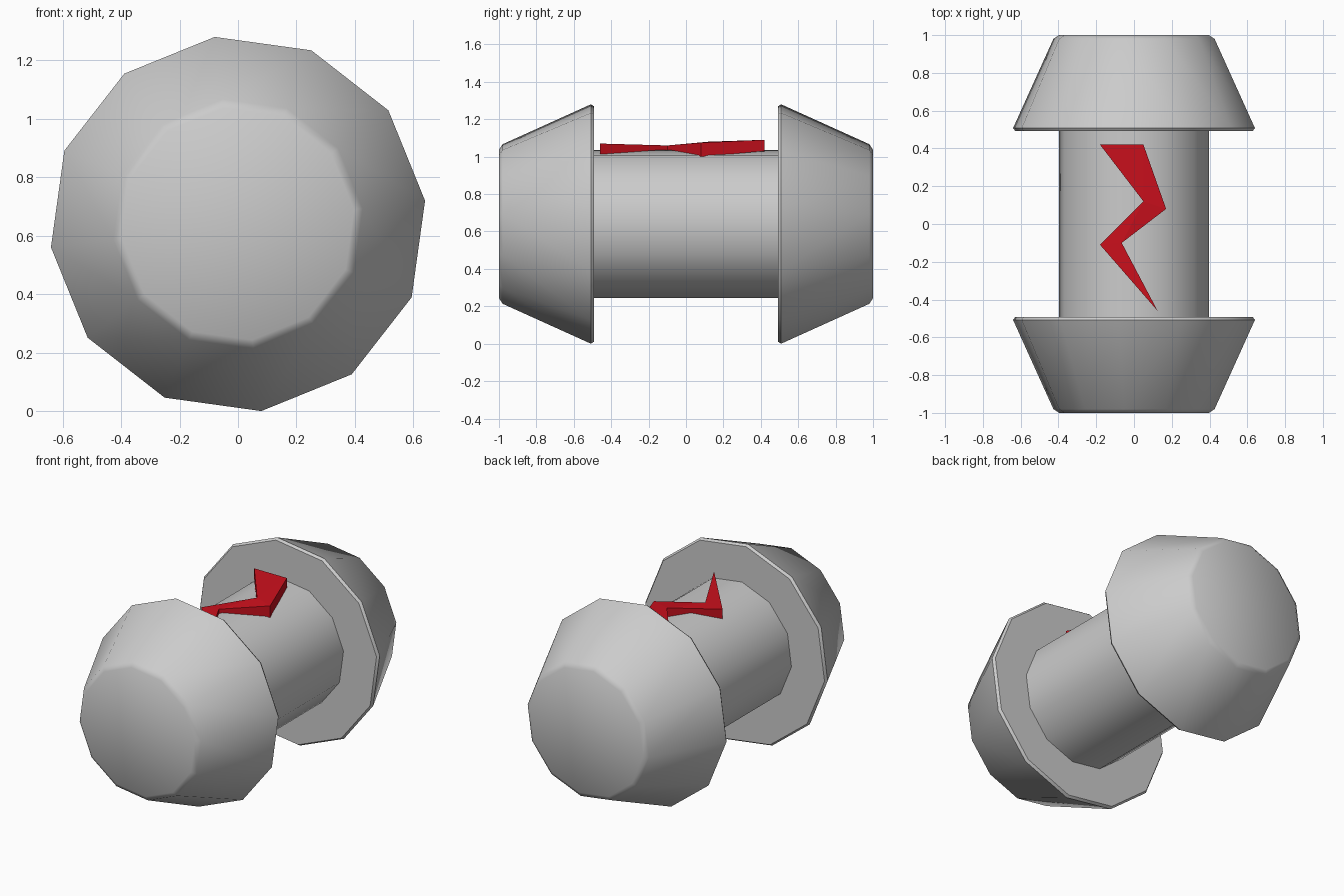
import bpy, bmesh
from math import cos, sin, radians

if "Cube" in bpy.data.objects:
    bpy.data.objects.remove(bpy.data.objects["Cube"])

SIDES, TURN, AXIS_Z = 12, 7.1, 0.64


def finish(bm, name, smooth=None):
    bmesh.ops.recalc_face_normals(bm, faces=bm.faces)
    mesh = bpy.data.meshes.new(name)
    bm.to_mesh(mesh)
    bm.free()
    if smooth is not None:
        mesh.shade_smooth()
        mesh.set_sharp_from_angle(angle=radians(smooth))
    obj = bpy.data.objects.new(name, mesh)
    bpy.context.collection.objects.link(obj)
    return obj


def lathe(name, profile, cap_end=False):
    """Spin (radius, y) points round the long axis into a 12-sided shell."""
    bm = bmesh.new()
    rings = []
    for r, y in profile:
        angles = [radians(TURN + 360 * i / SIDES) for i in range(SIDES)]
        rings.append([bm.verts.new((r * cos(a), y, AXIS_Z + r * sin(a))) for a in angles])
    for a, b in zip(rings, rings[1:]):
        for i in range(SIDES):
            j = (i + 1) % SIDES
            bm.faces.new((a[i], a[j], b[j], b[i]))
    if cap_end:
        bm.faces.new(rings[-1])
    return finish(bm, name, smooth=40)


# Handle bar between the weights
lathe("handle", [(0.40, -0.492), (0.40, 0.492)])

# Tapered end weights, mirrored front to back
weight = [(0.40, 0.492), (0.634, 0.492), (0.645, 0.508), (0.43, 0.98), (0.40, 1.0)]
for name, s in (("front_weight", -1), ("back_weight", 1)):
    lathe(name, [(r, s * y) for r, y in weight], cap_end=True)

# Red zigzag bolt laid on the handle: x, y, top z, bottom z
bolt = [(-0.18, 0.42, 1.09, 1.02), (0.05, 0.42, 1.09, 1.03), (0.17, 0.08, 1.075, 1.0),
        (-0.065, -0.10, 1.06, 1.0), (0.125, -0.46, 1.07, 1.015),
        (-0.18, -0.11, 1.045, 0.98), (0.05, 0.12, 1.08, 1.02)]
bm = bmesh.new()
top = [bm.verts.new((x, y, t)) for x, y, t, b in bolt]
low = [bm.verts.new((x, y, b)) for x, y, t, b in bolt]
for i in range(len(bolt)):
    j = (i + 1) % len(bolt)
    bm.faces.new((top[i], top[j], low[j], low[i]))
for a, b, c in ((0, 1, 6), (1, 2, 6), (2, 3, 6), (3, 5, 6), (3, 4, 5)):
    bm.faces.new((top[a], top[b], top[c]))
    bm.faces.new((low[c], low[b], low[a]))
bolt_obj = finish(bm, "zigzag_bolt")
red = bpy.data.materials.new("red")
red.diffuse_color = (0.6, 0.005, 0.012, 1)
red.use_nodes = True
red.node_tree.nodes["Principled BSDF"].inputs["Base Color"].default_value = red.diffuse_color
bolt_obj.data.materials.append(red)
